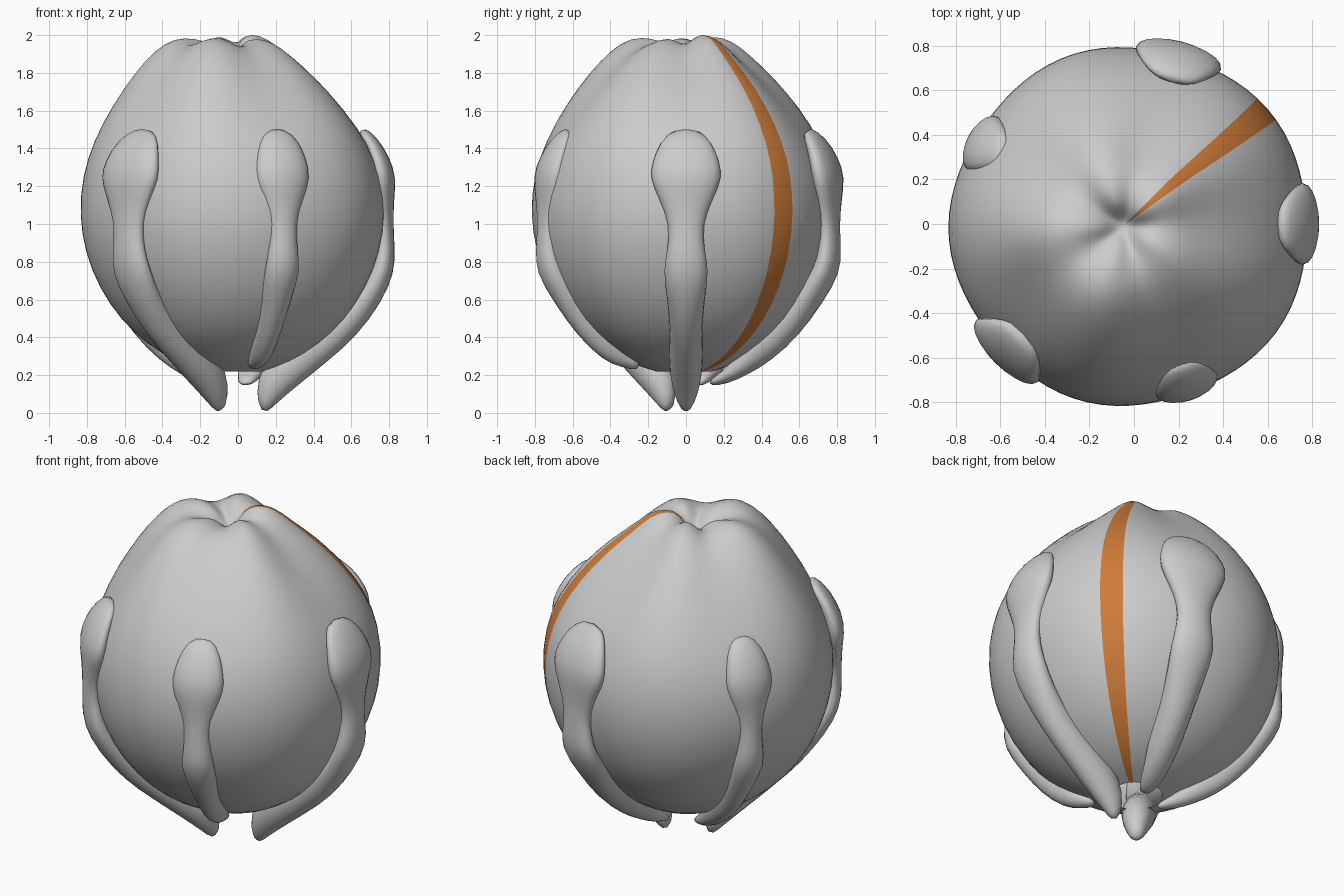
import bpy, bmesh
from math import sin, cos, pi, radians, hypot

if "Cube" in bpy.data.objects:
    bpy.data.objects.remove(bpy.data.objects["Cube"])

orange = bpy.data.materials.new("orange")
orange.diffuse_color = (0.62, 0.2, 0.04, 1)
orange.use_nodes = True
orange.node_tree.nodes["Principled BSDF"].inputs["Base Color"].default_value = orange.diffuse_color
grey = bpy.data.materials.new("grey")
grey.diffuse_color = (0.6, 0.6, 0.6, 1)
grey.use_nodes = True
grey.node_tree.nodes["Principled BSDF"].inputs["Base Color"].default_value = grey.diffuse_color


def loft(name, rings, caps=(True, True), stripe=None):
    """Skin a list of equal closed rings into a smooth object."""
    bm = bmesh.new()
    vs = [[bm.verts.new(p) for p in ring] for ring in rings]
    n = len(vs[0])
    for a, b in zip(vs, vs[1:]):
        for i in range(n):
            j = (i + 1) % n
            f = bm.faces.new((a[i], a[j], b[j], b[i]))
            if i == stripe:
                f.material_index = 1
    if caps[0]:
        bm.faces.new(vs[0][::-1])
    if caps[1]:
        bm.faces.new(vs[-1])
    bmesh.ops.recalc_face_normals(bm, faces=bm.faces[:])
    for f in bm.faces:
        f.smooth = True
    me = bpy.data.meshes.new(name)
    bm.to_mesh(me)
    bm.free()
    ob = bpy.data.objects.new(name, me)
    bpy.context.collection.objects.link(ob)
    if stripe is not None:
        me.materials.append(grey)
        me.materials.append(orange)
    m = ob.modifiers.new("smooth", 'SUBSURF')
    m.levels = m.render_levels = 1
    return ob


# Five-lobed fruit body, open underneath: radius, height, dimpled crown
profile = [(0.15, 0.22), (0.3, 0.265), (0.46, 0.365), (0.595, 0.49),
           (0.71, 0.66), (0.785, 0.85), (0.815, 1.05), (0.797, 1.25), (0.73, 1.43),
           (0.615, 1.61), (0.48, 1.77), (0.36, 1.88), (0.26, 1.945), (0.16, 1.965),
           (0.09, 1.94), (0.04, 1.89), (0.01, 1.88)]
N = 40
rings = []
for r, z in profile:
    t = max(0.0, min(1.0, (z - 1.2) / 0.7))
    ring = []
    for i in range(N):
        a = 2 * pi * i / N
        lobe = cos(5 * (a - radians(38)))
        lean = cos(a - radians(225))
        k = 1 + lobe * (0.012 + 0.035 * t) + 0.09 * lean * t ** 4
        dz = (0.02 * lobe + 0.03 * max(0, lean) * (r > 0.2)
              + 0.025 * max(0, cos(a - radians(50))) * (r < 0.3)) * t if r > 0.08 else 0
        ring.append((r * k * cos(a) - 0.02 - 0.03 * t ** 3, r * k * sin(a) - 0.01, z + dz))
    rings.append(ring)
loft("fruit_body", rings, caps=(False, True), stripe=4)

# Sepals hugging the body: height, outer radius, half width, thickness
SEPAL = [(1.52, 0.66, 0.07, 0.06), (1.46, 0.735, 0.14, 0.10), (1.36, 0.80, 0.175, 0.14),
         (1.25, 0.838, 0.19, 0.16), (1.13, 0.825, 0.14, 0.13), (1.0, 0.82, 0.085, 0.11),
         (0.87, 0.83, 0.095, 0.12), (0.74, 0.83, 0.12, 0.14), (0.58, 0.76, 0.10, 0.16),
         (0.40, 0.63, 0.085, 0.20), (0.27, 0.48, 0.085, 0.22)]
LONG = [(0.14, 0.32, 0.09, 0.24), (0.05, 0.21, 0.065, 0.18), (-0.01, 0.145, 0.025, 0.06)]
SHORT = [(0.2, 0.35, 0.07, 0.12), (0.15, 0.23, 0.055, 0.08), (0.14, 0.13, 0.03, 0.03)]
STUB = [(0.24, 0.38, 0.06, 0.10), (0.22, 0.27, 0.05, 0.05)]


def sepal(name, angle, width, out, low, tail):
    pts = SEPAL + tail
    ca, sa = cos(radians(angle)), sin(radians(angle))
    rings = []
    for i, (z, r, w, th) in enumerate(pts):
        p, q = pts[max(i - 1, 0)], pts[min(i + 1, len(pts) - 1)]
        dr, dz = q[1] - p[1], q[0] - p[0]
        length = hypot(dr, dz)
        nr, nz = -dz / length, dr / length    # outward normal of the path
        if z < 0.7:
            r *= low
        ring = []
        for k in range(10):
            b = 2 * pi * k / 10
            s = w * width * 1.08 * sin(b)
            d = th * 0.5 * (cos(b) - 1)
            rr, zz = r + out * min(1, z) + nr * d, z + nz * d
            ring.append((rr * ca - s * sa, rr * sa + s * ca, zz))
        rings.append(ring)
    loft(name, rings)


sepal("sepal_right", 0, 1.0, 0.005, 1.0, LONG)
sepal("sepal_back", 75, 1.08, 0.02, 0.97, SHORT)
sepal("sepal_back_left", 152, 0.75, 0.015, 0.97, SHORT)
sepal("sepal_front_left", 225, 1.07, 0.055, 1.0, LONG)
sepal("sepal_front", 288, 0.8, 0.005, 0.96, STUB)
